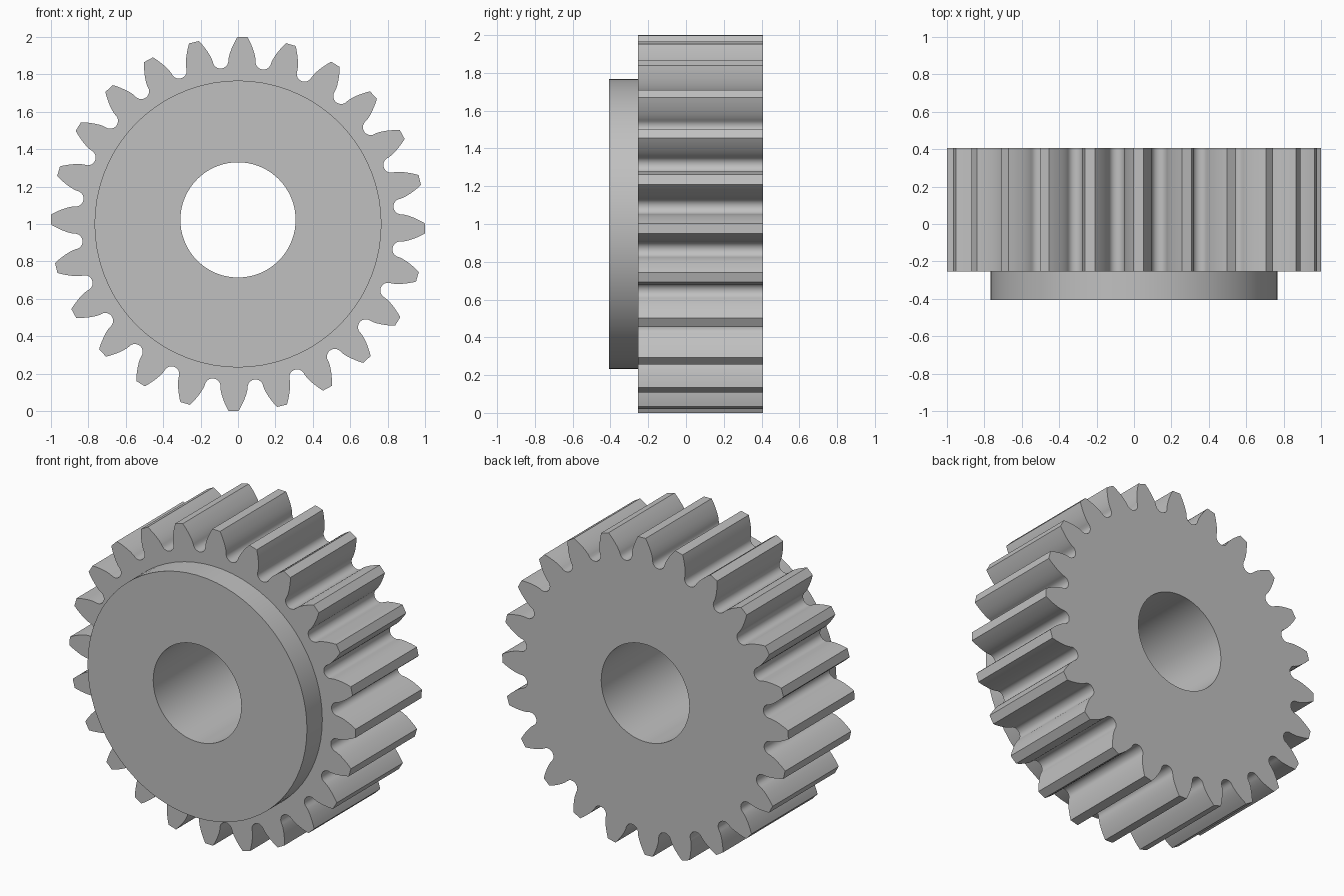
import bpy
import bmesh
from math import sin, cos, pi, radians, atan2, hypot

cube = bpy.data.objects.get("Cube")
if cube:
    bpy.data.objects.remove(cube, do_unlink=True)

TEETH = 24
PITCH = 2 * pi / TEETH
TURN = radians(1.4)
AXIS_Z = 1.0
BACK, SHOULDER, FRONT = 0.407, -0.253, -0.407
# Half a tooth flank from tip to root: (height from axis, half width)
FLANK = [(1.0, 0.027), (0.98, 0.038), (0.96, 0.0475), (0.935, 0.058),
         (0.91, 0.0665), (0.89, 0.071)]
ROOT_CENTRE, ROOT_RADIUS, ROOT_STEPS = 0.878, 0.042, 10

grey = bpy.data.materials.new("steel grey")
grey.use_nodes = True
colour = (0.53, 0.53, 0.53, 1)
grey.diffuse_color = colour
grey.node_tree.nodes["Principled BSDF"].inputs["Base Color"].default_value = colour


def circle(radius, count, lift=0.0):
    return [(radius * sin(2 * pi * i / count), AXIS_Z + lift + radius * cos(2 * pi * i / count))
            for i in range(count)]


def turned(side, up, angle):
    """Point given relative to a spoke, turned clockwise from the top."""
    a, r = angle + atan2(side, up), hypot(side, up)
    return r * sin(a), AXIS_Z + r * cos(a)


def gear_outline():
    points = []
    for i in range(TEETH):
        tooth = TURN + i * PITCH
        points += [turned(-w, h, tooth) for h, w in reversed(FLANK)]
        points += [turned(w, h, tooth) for h, w in FLANK]
        # Rounded root between this tooth and the next
        for k in range(ROOT_STEPS + 1):
            a = pi * k / ROOT_STEPS
            points.append(turned(-ROOT_RADIUS * cos(a), ROOT_CENTRE - ROOT_RADIUS * sin(a),
                                 tooth + PITCH / 2))
    return points


def add_loop(bm, points, y):
    verts = [bm.verts.new((x, y, z)) for x, z in points]
    for a, b in zip(verts, verts[1:] + verts[:1]):
        bm.edges.new((a, b))
    return verts


def wall(bm, first, second):
    n = len(first)
    for i in range(n):
        j = (i + 1) % n
        bm.faces.new((first[i], first[j], second[j], second[i]))


def cap(bm, outer, inner, normal):
    """Fill the flat area between two loops."""
    edges = [bm.edges.get((v[i - 1], v[i])) for v in (outer, inner) for i in range(len(v))]
    bmesh.ops.triangle_fill(bm, use_beauty=True, use_dissolve=False, edges=edges, normal=normal)


def finish(bm, name):
    bmesh.ops.recalc_face_normals(bm, faces=bm.faces[:])
    mesh = bpy.data.meshes.new(name)
    bm.to_mesh(mesh)
    bm.free()
    mesh.materials.append(grey)
    obj = bpy.data.objects.new(name, mesh)
    bpy.context.collection.objects.link(obj)
    bpy.ops.object.select_all(action="DESELECT")
    obj.select_set(True)
    bpy.context.view_layer.objects.active = obj
    bpy.ops.object.shade_smooth_by_angle(angle=radians(30))


bore = circle(0.308, 72, 0.022)
rim = circle(0.767, 72)
teeth = gear_outline()

# Toothed wheel, open behind the hub so the bore runs straight through
bm = bmesh.new()
teeth_front, teeth_back = add_loop(bm, teeth, SHOULDER), add_loop(bm, teeth, BACK)
bore_front, bore_back = add_loop(bm, bore, SHOULDER), add_loop(bm, bore, BACK)
rim_front = add_loop(bm, rim, SHOULDER)
cap(bm, teeth_front, rim_front, (0, -1, 0))
cap(bm, teeth_back, bore_back, (0, 1, 0))
wall(bm, teeth_front, teeth_back)
wall(bm, bore_front, bore_back)
finish(bm, "toothed_wheel")

# Raised front hub
bm = bmesh.new()
rim_front, rim_back = add_loop(bm, rim, FRONT), add_loop(bm, rim, SHOULDER)
bore_front, bore_back = add_loop(bm, bore, FRONT), add_loop(bm, bore, SHOULDER)
cap(bm, rim_front, bore_front, (0, -1, 0))
wall(bm, rim_front, rim_back)
wall(bm, bore_front, bore_back)
finish(bm, "front_hub")
